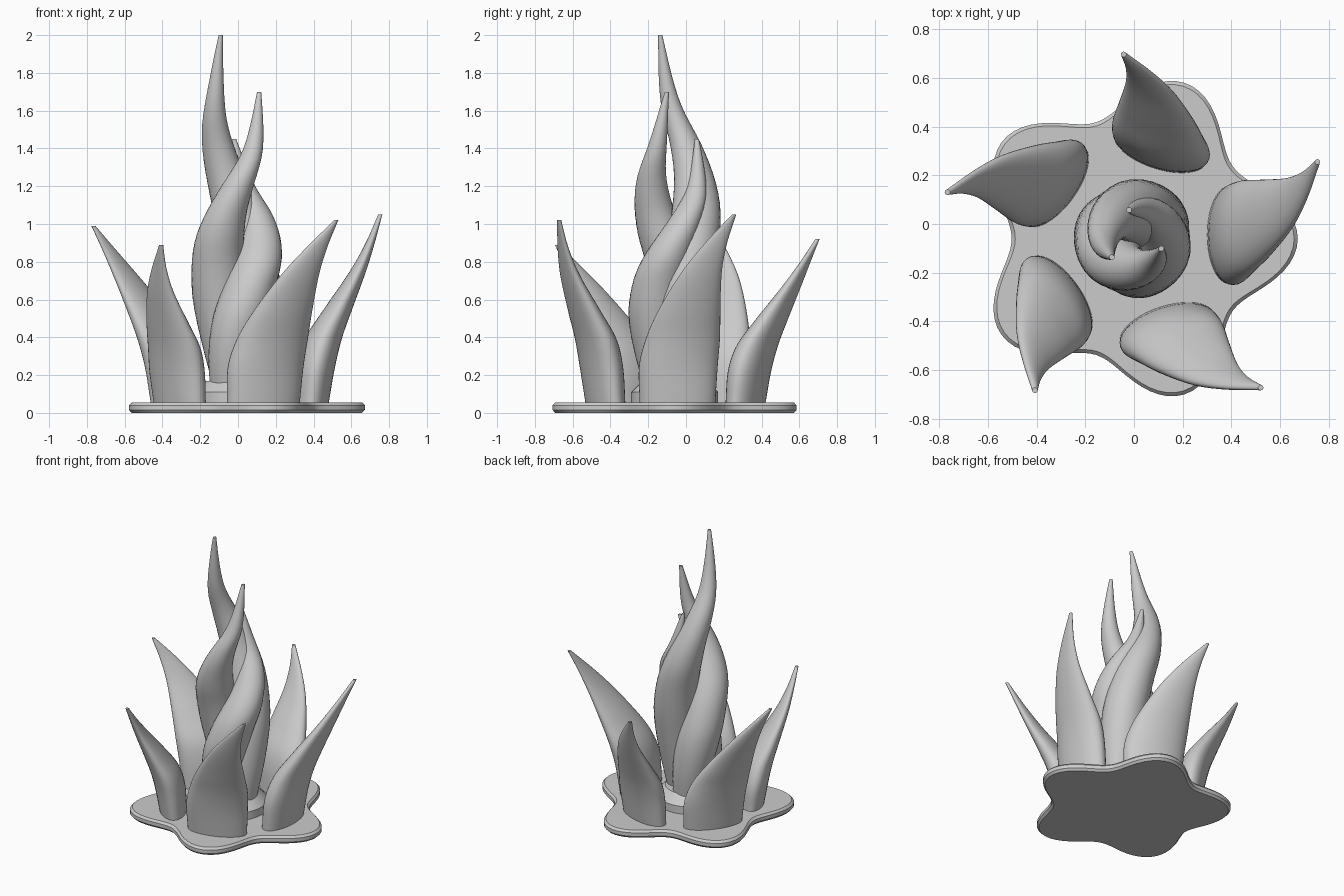
import bpy, bmesh, math

if "Cube" in bpy.data.objects:
    bpy.data.objects.remove(bpy.data.objects["Cube"], do_unlink=True)

CY = -0.06          # centre of the five-lobed layout
SIDES, STEPS = 40, 36

grey = bpy.data.materials.new("plain_grey")
grey.use_nodes = True
grey.diffuse_color = (0.6, 0.6, 0.6, 1)
grey.node_tree.nodes["Principled BSDF"].inputs["Base Color"].default_value = (0.6, 0.6, 0.6, 1)


def sample(keys, t):
    """Smooth interpolation of key rows (t, values...) at t."""
    i = 0
    while i < len(keys) - 2 and t > keys[i + 1][0]:
        i += 1
    a, b = keys[i], keys[i + 1]
    p, n = keys[max(i - 1, 0)], keys[min(i + 2, len(keys) - 1)]
    w = b[0] - a[0]
    f = (t - a[0]) / w
    out = []
    for k in range(1, len(a)):
        ma = (b[k] - p[k]) / (b[0] - p[0]) * w
        mb = (n[k] - a[k]) / (n[0] - a[0]) * w
        out.append((2*f**3 - 3*f*f + 1) * a[k] + (f**3 - 2*f*f + f) * ma
                   + (3*f*f - 2*f**3) * b[k] + (f**3 - f*f) * mb)
    return out


def loft(name, rings, angle=40):
    """Skin a stack of equal rings and cap both ends."""
    bm = bmesh.new()
    loops = [[bm.verts.new(p) for p in ring] for ring in rings]
    for lo, hi in zip(loops, loops[1:]):
        for j in range(len(lo)):
            k = (j + 1) % len(lo)
            bm.faces.new((lo[j], lo[k], hi[k], hi[j]))
    bm.faces.new(loops[0][::-1])
    bm.faces.new(loops[-1])
    bmesh.ops.recalc_face_normals(bm, faces=bm.faces)
    me = bpy.data.meshes.new(name)
    bm.to_mesh(me)
    bm.free()
    me.materials.append(grey)
    ob = bpy.data.objects.new(name, me)
    bpy.context.collection.objects.link(ob)
    bpy.ops.object.select_all(action='DESELECT')
    ob.select_set(True)
    bpy.context.view_layer.objects.active = ob
    bpy.ops.object.shade_smooth_by_angle(angle=math.radians(angle))
    return ob


def ellipse(u, v, a, b, z, turn):
    """Horizontal ellipse at (radial u, tangential v), turned about the centre."""
    c, s = math.cos(turn), math.sin(turn)
    ring = []
    for j in range(SIDES):
        q = math.tau * j / SIDES
        x, y = u + b * math.cos(q), v + a * math.sin(q)
        ring.append((x * c - y * s, x * s + y * c + CY, z))
    return ring


def lobed(inset, z):
    """Five-lobed plate outline."""
    n = 120
    ring = []
    for j in range(n):
        q = math.tau * j / n
        r = 0.587 + 0.085 * math.cos(5 * q) - inset
        ring.append((r * math.cos(q), r * math.sin(q) + CY, z))
    return ring


# Base plate with chamfered rims, and the collar under the centre
loft("base_plate", [lobed(0.015, 0), lobed(0, 0.015), lobed(0, 0.04), lobed(0.015, 0.055)], 30)
loft("centre_collar", [ellipse(0, 0, r, r, z, 0)
                       for r, z in ((0.23, 0.04), (0.23, 0.11), (0.17, 0.17))], 30)

# Outer leaves: height fraction, radial, tangential, half width, half depth
LEAF = ((0, 0.39, 0.015, 0.2, 0.09), (0.2, 0.415, 0.02, 0.208, 0.1),
        (0.35, 0.455, 0.045, 0.195, 0.097), (0.5, 0.53, 0.08, 0.162, 0.075),
        (0.7, 0.635, 0.145, 0.105, 0.043), (0.85, 0.7, 0.22, 0.058, 0.024),
        (1, 0.753, 0.315, 0.011, 0.011))
for i, top in enumerate((1.05, 0.92, 0.99, 0.89, 1.02)):
    scale = (top - 0.05) / (1.05 - 0.05)
    rings = []
    for k in range(STEPS + 1):
        t = k / STEPS
        u, v, a, b = sample(LEAF, t)
        rings.append(ellipse(0.39 + (u - 0.39) * scale, v * scale, a, b,
                             0.05 + t * (top - 0.05), math.tau * i / 5))
    loft(f"outer_leaf_{i + 1}", rings)

# Twisting centre flames: height fraction, turn in degrees, distance, half width
FLAME = ((0, -10, 0.07, 0.1), (0.15, 12, 0.085, 0.13), (0.3, 38, 0.1, 0.145),
         (0.43, 68, 0.108, 0.138), (0.52, 95, 0.115, 0.127), (0.6, 120, 0.12, 0.107),
         (0.69, 150, 0.122, 0.084), (0.81, 190, 0.124, 0.052), (1, 220, 0.119, 0.011))
for i, top in enumerate((2.0, 1.7, 1.45)):
    rings = []
    for k in range(STEPS + 1):
        t = k / STEPS
        turn, dist, half = sample(FLAME, t)
        rings.append(ellipse(dist, 0, half, half, 0.11 + t * (top - 0.11),
                             math.radians(turn + 120 * i)))
    loft(f"centre_flame_{i + 1}", rings)
